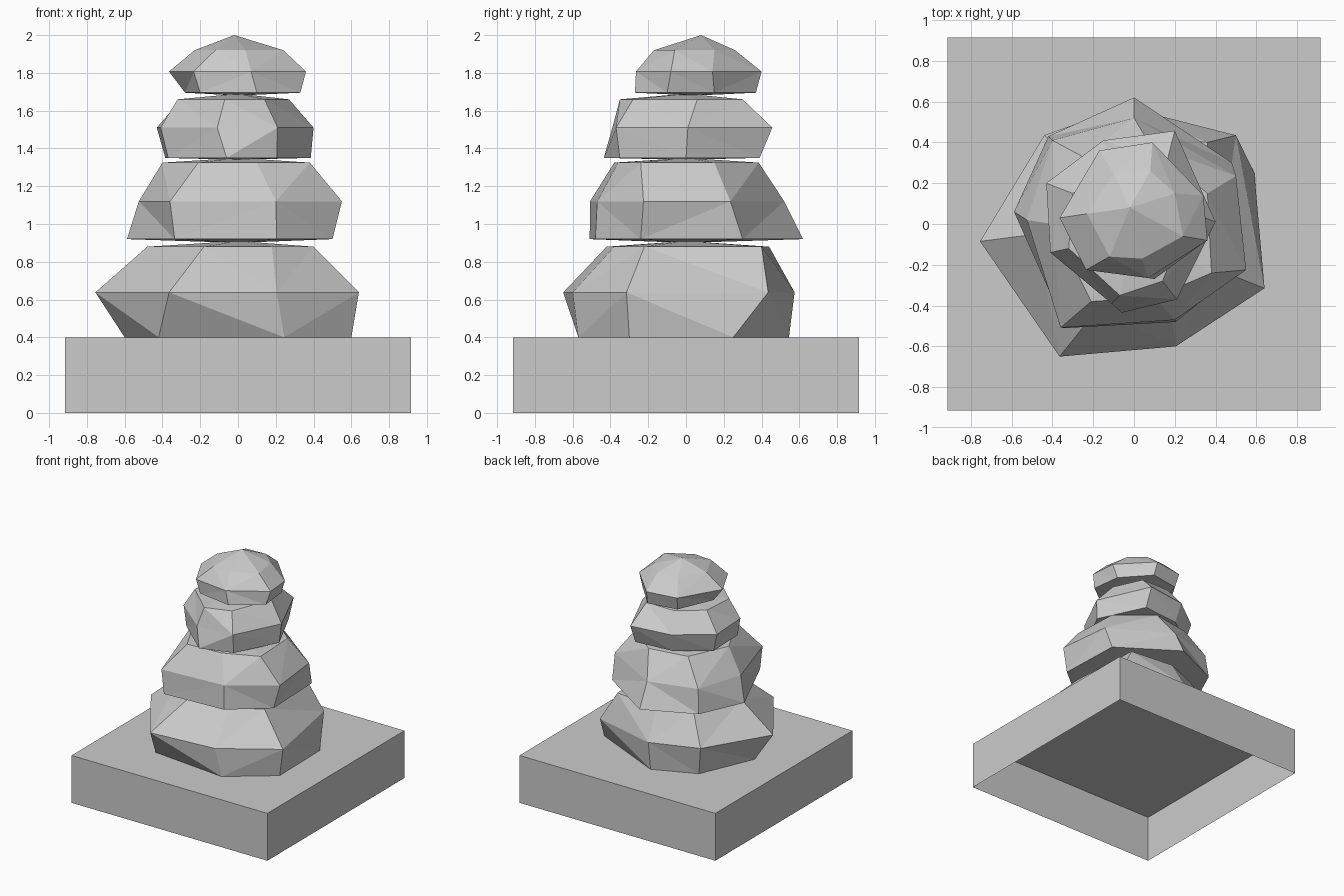
import bpy
import bmesh


def finish(name, bm):
    mesh = bpy.data.meshes.new(name)
    bm.to_mesh(mesh)
    bm.free()
    obj = bpy.data.objects.new(name, mesh)
    bpy.context.collection.objects.link(obj)


def stone(name, low, high, *rings):
    """Loft (height, points) rings, closed by fans to a low and a high centre."""
    bm = bmesh.new()
    loops = [[bm.verts.new((x, y, z)) for x, y in pts] for z, pts in rings]
    n = len(loops[0])
    for a, b in zip(loops, loops[1:]):
        for i in range(n):
            j = (i + 1) % n
            bm.faces.new((a[i], a[j], b[j], b[i]))
    for loop, tip in ((loops[0], low), (loops[-1], high)):
        c = bm.verts.new(tip)
        for i in range(n):
            bm.faces.new((loop[i], loop[(i + 1) % n], c))
    bmesh.ops.triangulate(bm, faces=[f for f in bm.faces if len(f.verts) == 4])
    bmesh.ops.recalc_face_normals(bm, faces=bm.faces)
    finish(name, bm)


# square plinth, open underneath
bm = bmesh.new()
bmesh.ops.create_cube(bm, size=1)
for v in bm.verts:
    v.co = (v.co.x * 1.83, v.co.y * 1.83, (v.co.z + 0.5) * 0.4)
bottom = [f for f in bm.faces if f.normal.z < -0.5]
bmesh.ops.delete(bm, geom=bottom, context='FACES_ONLY')
finish("plinth", bm)

# four seven-sided stones, largest at the bottom
stone("bottom_stone", (0, 0, 0.4), (0, 0, 0.91),
      (0.40, [(0.60, -0.30), (0.59, 0.25), (-0.05, 0.545), (-0.40, 0.40),
              (-0.60, -0.06), (-0.42, -0.50), (0.245, -0.57)]),
      (0.638, [(0.64, -0.315), (0.50, 0.435), (-0.05, 0.575), (-0.44, 0.435),
               (-0.755, -0.085), (-0.365, -0.65), (0.205, -0.60)]),
      (0.88, [(0.40, -0.22), (0.36, 0.40), (-0.03, 0.44), (-0.30, 0.33),
              (-0.48, -0.05), (-0.18, -0.42), (0.18, -0.38)]))

stone("lower_stone", (0, 0, 0.90), (0, 0, 1.35),
      (0.92, [(0.50, -0.24), (0.48, 0.30), (0, 0.62), (-0.42, 0.43),
              (-0.588, 0.06), (-0.335, -0.51), (0.205, -0.48)]),
      (1.12, [(0.55, -0.225), (0.50, 0.235), (0, 0.52), (-0.40, 0.41),
              (-0.525, 0.02), (-0.36, -0.508), (0.20, -0.47)]),
      (1.325, [(0.38, -0.24), (0.36, 0.15), (0.08, 0.385), (-0.25, 0.33),
               (-0.40, 0), (-0.21, -0.38), (0.10, -0.36)]))

stone("upper_stone", (0, 0, 1.34), (0, 0, 1.69),
      (1.35, [(0.385, 0), (0.20, 0.39), (-0.13, 0.36), (-0.385, 0.18),
              (-0.37, -0.16), (-0.06, -0.435), (0.205, -0.35)]),
      (1.51, [(0.40, 0.01), (0.20, 0.457), (-0.15, 0.41), (-0.43, 0.20),
              (-0.41, -0.14), (-0.11, -0.39), (0.21, -0.37)]),
      (1.66, [(0.27, 0.06), (0.16, 0.30), (-0.10, 0.30), (-0.30, 0.15),
              (-0.32, -0.12), (-0.07, -0.35), (0.14, -0.28)]))

stone("top_stone", (0, 0.05, 1.68), (-0.02, 0.08, 2.0),
      (1.695, [(0.33, -0.10), (0.30, 0.15), (0.10, 0.37), (-0.15, 0.33),
               (-0.28, 0.03), (-0.20, -0.22), (0.10, -0.27)]),
      (1.807, [(0.36, -0.08), (0.34, 0.14), (0.09, 0.40), (-0.17, 0.36),
               (-0.365, 0.03), (-0.235, -0.225), (0.07, -0.265)]),
      (1.92, [(0.24, -0.06), (0.20, 0.15), (0.08, 0.26), (-0.10, 0.25),
              (-0.23, 0.05), (-0.12, -0.16), (0.04, -0.17)]))
